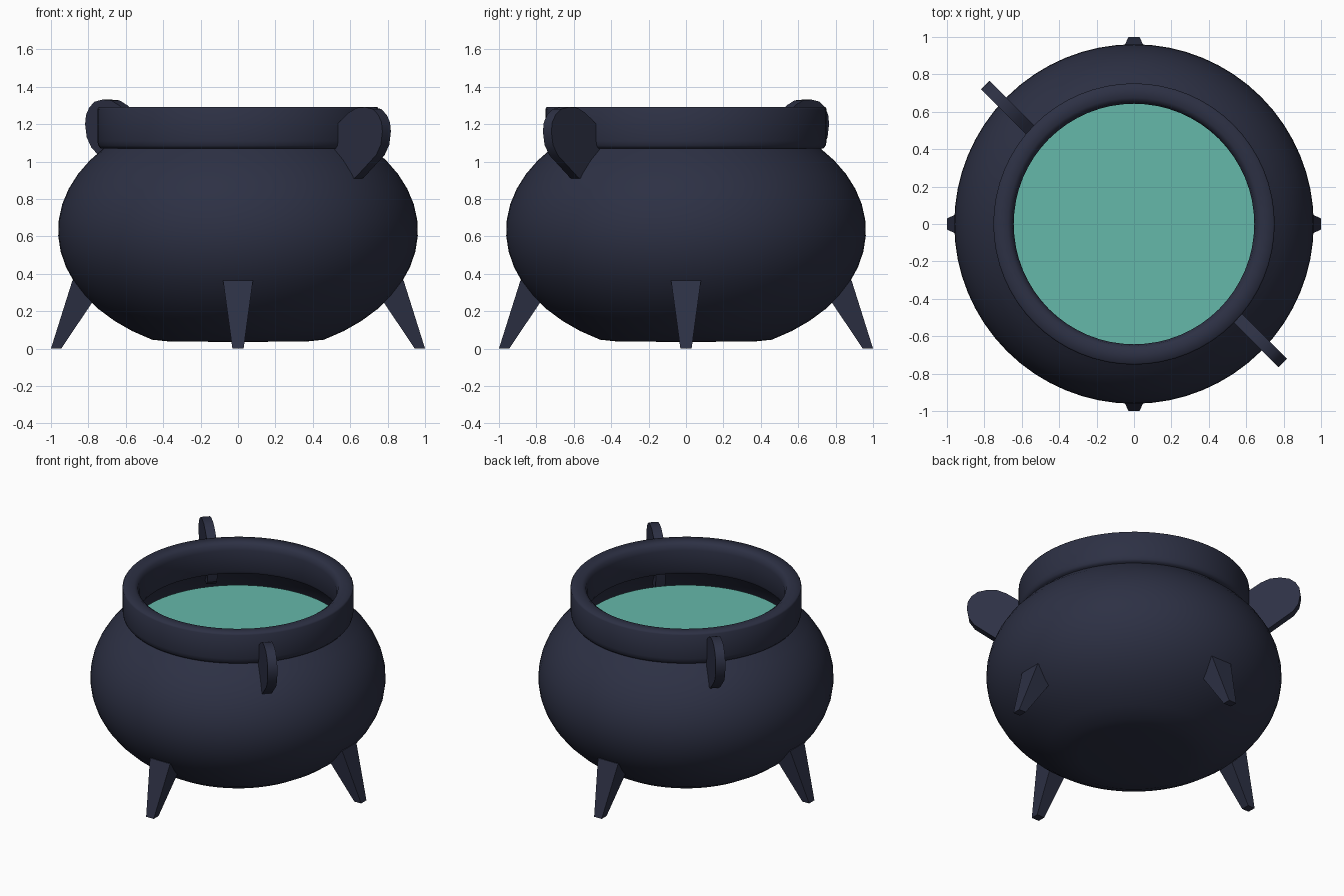
import bpy, bmesh, math
from mathutils import Matrix, Vector

if "Cube" in bpy.data.objects:
    bpy.data.objects.remove(bpy.data.objects["Cube"])


def material(name, rgb):
    m = bpy.data.materials.new(name)
    m.diffuse_color = (*rgb, 1)
    m.use_nodes = True
    m.node_tree.nodes["Principled BSDF"].inputs["Base Color"].default_value = m.diffuse_color
    return m


IRON = material("dark_iron", (0.026, 0.030, 0.058))
BREW = material("green_brew", (0.13, 0.48, 0.40))


def finish(name, bm, mat, smooth=None):
    bmesh.ops.recalc_face_normals(bm, faces=bm.faces[:])
    me = bpy.data.meshes.new(name)
    bm.to_mesh(me)
    bm.free()
    ob = bpy.data.objects.new(name, me)
    bpy.context.collection.objects.link(ob)
    me.materials.append(mat)
    if smooth:
        bpy.ops.object.select_all(action='DESELECT')
        bpy.context.view_layer.objects.active = ob
        ob.select_set(True)
        bpy.ops.object.shade_smooth_by_angle(angle=math.radians(smooth))
    return ob


def revolve(name, profile, steps, mat, closed=False, smooth=40):
    bm = bmesh.new()
    vs = [bm.verts.new((r, 0, z)) for r, z in profile]
    pairs = list(zip(vs, vs[1:])) + ([(vs[-1], vs[0])] if closed else [])
    edges = [bm.edges.new(p) for p in pairs]
    bmesh.ops.spin(bm, geom=vs + edges, axis=(0, 0, 1), cent=(0, 0, 0),
                   angle=2 * math.pi, steps=steps, use_duplicate=False)
    bmesh.ops.remove_doubles(bm, verts=bm.verts[:], dist=0.0005)
    return finish(name, bm, mat, smooth)


# Pot body: squashed sphere with a flattened base and an open top
MID, RAD, HALF = 0.63, 0.962, 0.663
angles = [math.radians(-61.5 + 103.5 * i / 14) for i in range(15)]
wall = [(RAD * math.cos(a), MID + HALF * math.sin(a)) for a in angles]
revolve("pot_body", [(0, 0.036), (0.36, 0.037)] + wall, 64, IRON)

# Rim: thick collar with softened edges
revolve("rim", [(0.645, 1.09), (0.655, 1.07), (0.735, 1.07), (0.747, 1.085),
                (0.752, 1.11), (0.752, 1.28), (0.745, 1.291), (0.675, 1.291),
                (0.652, 1.275), (0.643, 1.24)], 64, IRON, closed=True, smooth=60)

# Liquid surface
bm = bmesh.new()
bmesh.ops.create_circle(bm, cap_ends=True, segments=64, radius=0.71,
                        matrix=Matrix.Translation((0, 0, 0.96)))
finish("liquid", bm, BREW)

# Handles: rounded upright plates on one diagonal, the back one slightly higher
PLATE = [(0.755, 0.93), (0.80, 0.895), (0.88, 0.912), (1.04, 1.035), (1.075, 1.09),
         (1.087, 1.16), (1.08, 1.21), (1.055, 1.25), (1.015, 1.28), (0.955, 1.291),
         (0.89, 1.287), (0.83, 1.26), (0.78, 1.225), (0.72, 1.18), (0.72, 1.08)]


def handle(name, degrees, lift):
    bm = bmesh.new()
    face = bm.faces.new([bm.verts.new((r, 0.005, z + lift)) for r, z in PLATE])
    ext = bmesh.ops.extrude_face_region(bm, geom=[face], use_keep_orig=True)
    bmesh.ops.translate(bm, vec=(0, 0.064, 0),
                        verts=[g for g in ext["geom"] if isinstance(g, bmesh.types.BMVert)])
    bm.transform(Matrix.Rotation(math.radians(degrees), 4, 'Z'))
    finish(name, bm, IRON, 35)


handle("front_handle", -45, 0)
handle("back_handle", 135, 0.04)

# Legs: four splayed tapering pegs
for i, side in enumerate(("right", "back", "left", "front")):
    bm = bmesh.new()
    bmesh.ops.create_cube(bm, size=2)
    for v in bm.verts:
        top, outer = v.co.z > 0, v.co.x > 0
        r = (0.885 if outer else 0.70) if top else (1.0 if outer else 0.945)
        v.co = Vector((r, v.co.y * (0.08 if top else 0.03), 0.365 if top else 0))
    bm.transform(Matrix.Rotation(i * math.pi / 2, 4, 'Z'))
    finish(side + "_leg", bm, IRON)
